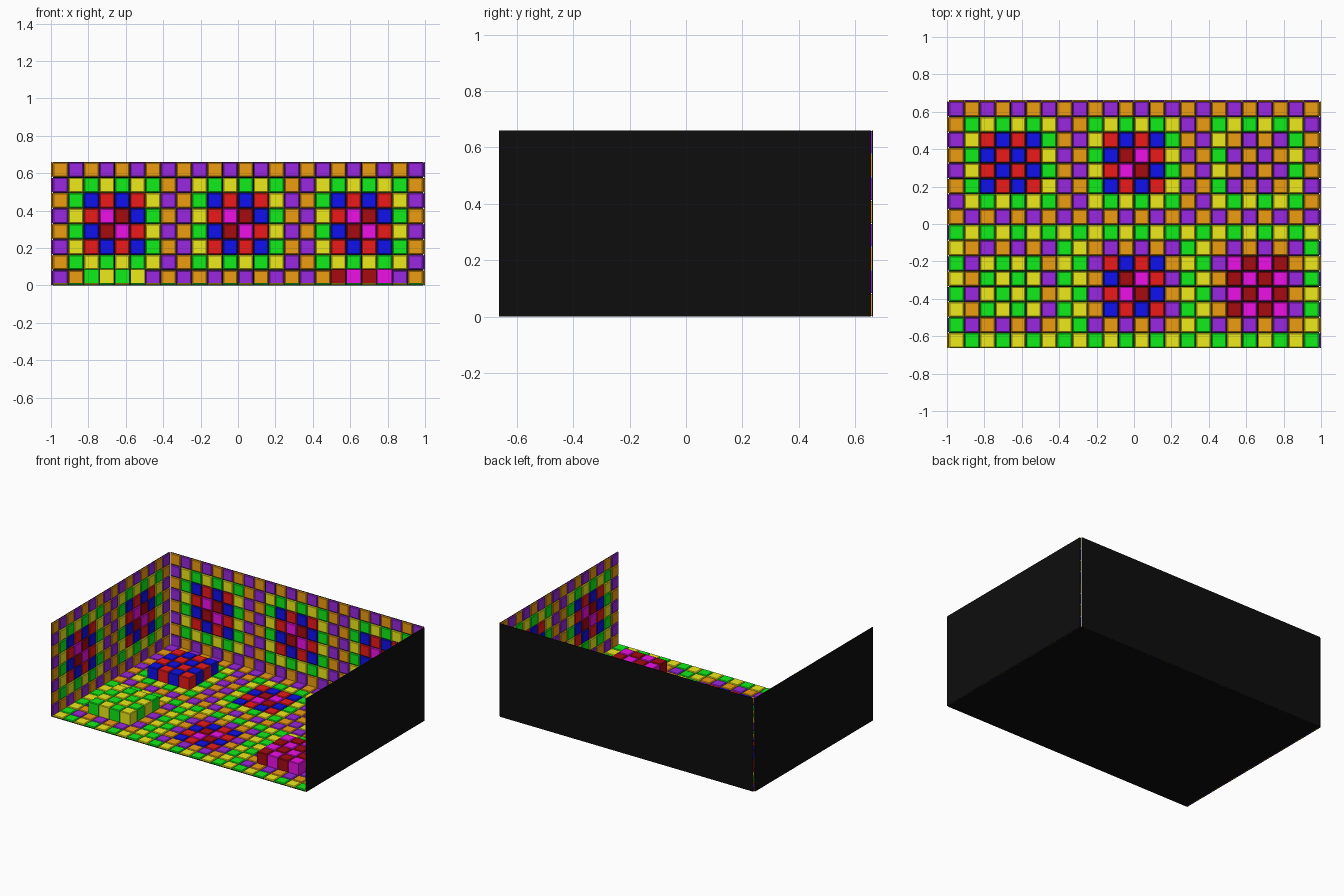
import bpy, bmesh
from mathutils import Vector, Matrix

if "Cube" in bpy.data.objects:
    bpy.data.objects.remove(bpy.data.objects["Cube"])

P = 0.0825        # tile pitch
SHEET = 0.004     # backing thickness
TILE = 0.008      # normal tile thickness
RAISED = 0.085    # thickness of the raised tiles

COLORS = {
    'backing': (0.004, 0.004, 0.004), 'purple': (0.32, 0.02, 0.75),
    'orange': (0.85, 0.34, 0.005), 'green': (0.005, 0.85, 0.01),
    'yellow': (0.85, 0.82, 0.01), 'red': (0.85, 0.01, 0.01),
    'blue': (0.005, 0.005, 0.85), 'magenta': (0.85, 0.005, 0.8),
    'dark_red': (0.38, 0.003, 0.005)}
NAMES = list(COLORS)
MATS = []
for name, rgb in COLORS.items():
    m = bpy.data.materials.new(name)
    m.diffuse_color = (*rgb, 1)
    m.use_nodes = True
    m.node_tree.nodes["Principled BSDF"].inputs["Base Color"].default_value = m.diffuse_color
    MATS.append(m)

# Colour pairs: first for even squares, second for odd squares
PO, OP = ('purple', 'orange'), ('orange', 'purple')
GY, YG = ('green', 'yellow'), ('yellow', 'green')
RB, BR = ('red', 'blue'), ('blue', 'red')
DM, MD = ('dark_red', 'magenta'), ('magenta', 'dark_red')

# Each 8 x 8 block: four concentric rings from outside in, and a raised flag
WALL = ((OP, YG, BR, MD), False)
FLOOR = [
    [((PO, GY, RB, RB), True), ((PO, GY, RB, DM), False), ((PO, GY, OP, OP), True)],
    [((GY, OP, YG, YG), True), ((GY, OP, RB, DM), False), ((GY, OP, MD, MD), True)]]


def add_tile(bm, cx, cy, depth, color):
    """Square tile with a chamfered face."""
    rings = []
    for half, z in ((0.0395, SHEET), (0.0395, SHEET + depth - 0.004),
                    (0.0345, SHEET + depth)):
        rings.append([bm.verts.new((cx + sx * half, cy + sy * half, z))
                      for sx, sy in ((-1, -1), (1, -1), (1, 1), (-1, 1))])
    faces = [bm.faces.new(rings[2])]
    for a, b in zip(rings, rings[1:]):
        for k in range(4):
            n = (k + 1) % 4
            faces.append(bm.faces.new((a[k], a[n], b[n], b[k])))
    for f in faces:
        f.material_index = NAMES.index(color)


def panel(name, blocks, origin, right, up):
    """Tiled sheet; origin is its top left corner seen from the tiled side."""
    bm = bmesh.new()
    w, h = 8 * len(blocks[0]) * P, 8 * len(blocks) * P
    bmesh.ops.create_cube(bm, size=1, matrix=Matrix.Translation(
        (w / 2, -h / 2, SHEET / 2)) @ Matrix.Diagonal((w, h, SHEET, 1)))
    for j in range(8 * len(blocks)):
        for i in range(8 * len(blocks[0])):
            rings, raised = blocks[j // 8][i // 8]
            ring = min(i % 8, 7 - i % 8, j % 8, 7 - j % 8)
            depth = RAISED if raised and ring >= 2 else TILE
            add_tile(bm, (i + 0.5) * P, -(j + 0.5) * P, depth,
                     rings[ring][(i + j) % 2])
    u, v = Vector(right), Vector(up)
    rot = Matrix((u, v, u.cross(v))).transposed().to_4x4()
    bm.transform(Matrix.Translation(origin) @ rot)
    mesh = bpy.data.meshes.new(name)
    bm.to_mesh(mesh)
    bm.free()
    for m in MATS:
        mesh.materials.append(m)
    ob = bpy.data.objects.new(name, mesh)
    bpy.context.collection.objects.link(ob)


# Floor and three walls
panel('floor', FLOOR, (-0.99, 0.656, 0), (1, 0, 0), (0, 1, 0))
panel('back_wall', [[WALL] * 3], (-0.99, 0.664, 0.66), (1, 0, 0), (0, 0, 1))
panel('left_wall', [[WALL] * 2], (-1, -0.664, 0.66), (0, 1, 0), (0, 0, 1))
panel('right_wall', [[WALL] * 2], (1, 0.656, 0.66), (0, -1, 0), (0, 0, 1))
